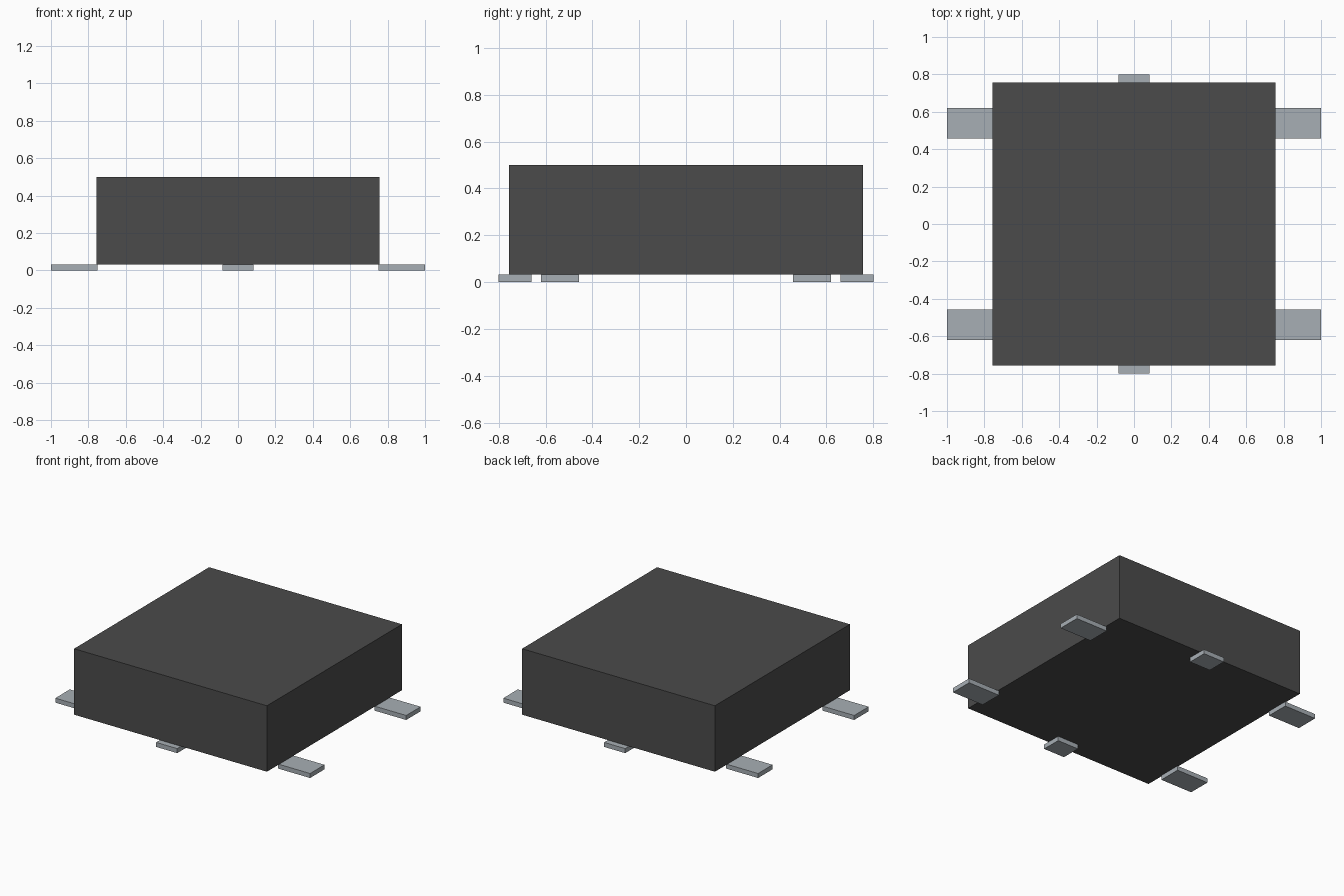
import bpy

cube = bpy.data.objects.get("Cube")
if cube:
    bpy.data.objects.remove(cube, do_unlink=True)


def material(name, rgb, roughness):
    m = bpy.data.materials.new(name)
    m.use_nodes = True
    m.diffuse_color = (*rgb, 1)
    bsdf = m.node_tree.nodes["Principled BSDF"]
    bsdf.inputs["Base Color"].default_value = (*rgb, 1)
    bsdf.inputs["Roughness"].default_value = roughness
    return m


def box(name, low, high, mat):
    """Axis-aligned box between two opposite corners."""
    centre = [(a + b) / 2 for a, b in zip(low, high)]
    bpy.ops.mesh.primitive_cube_add(size=1, location=centre)
    obj = bpy.context.object
    obj.name = name
    obj.scale = [b - a for a, b in zip(low, high)]
    bpy.ops.object.transform_apply(location=False, rotation=False, scale=True)
    obj.data.materials.append(mat)
    return obj


plastic = material("dark grey plastic", (0.07, 0.07, 0.07), 0.6)
metal = material("silver grey metal", (0.39, 0.43, 0.46), 0.4)

HALF = 0.757      # half width of the body
LEAD = 0.032      # thickness of the contacts

# Body
box("body", (-HALF, -HALF, LEAD), (HALF, HALF, 0.5), plastic)

# Two contacts on each side
for sx, side in ((1, "left"), (-1, "right")):
    for sy, end in ((-1, "front"), (1, "back")):
        x = sorted((sx * 0.75, sx * 1.0))
        y = sorted((sy * 0.458, sy * 0.62))
        box(f"{side}_{end}_contact", (x[0], y[0], 0), (x[1], y[1], LEAD), metal)

# One short contact under the front and back edges
for sy, end in ((-1, "front"), (1, "back")):
    y = sorted((sy * 0.66, sy * 0.8))
    box(f"{end}_contact", (-0.083, y[0], 0), (0.083, y[1], LEAD), metal)
